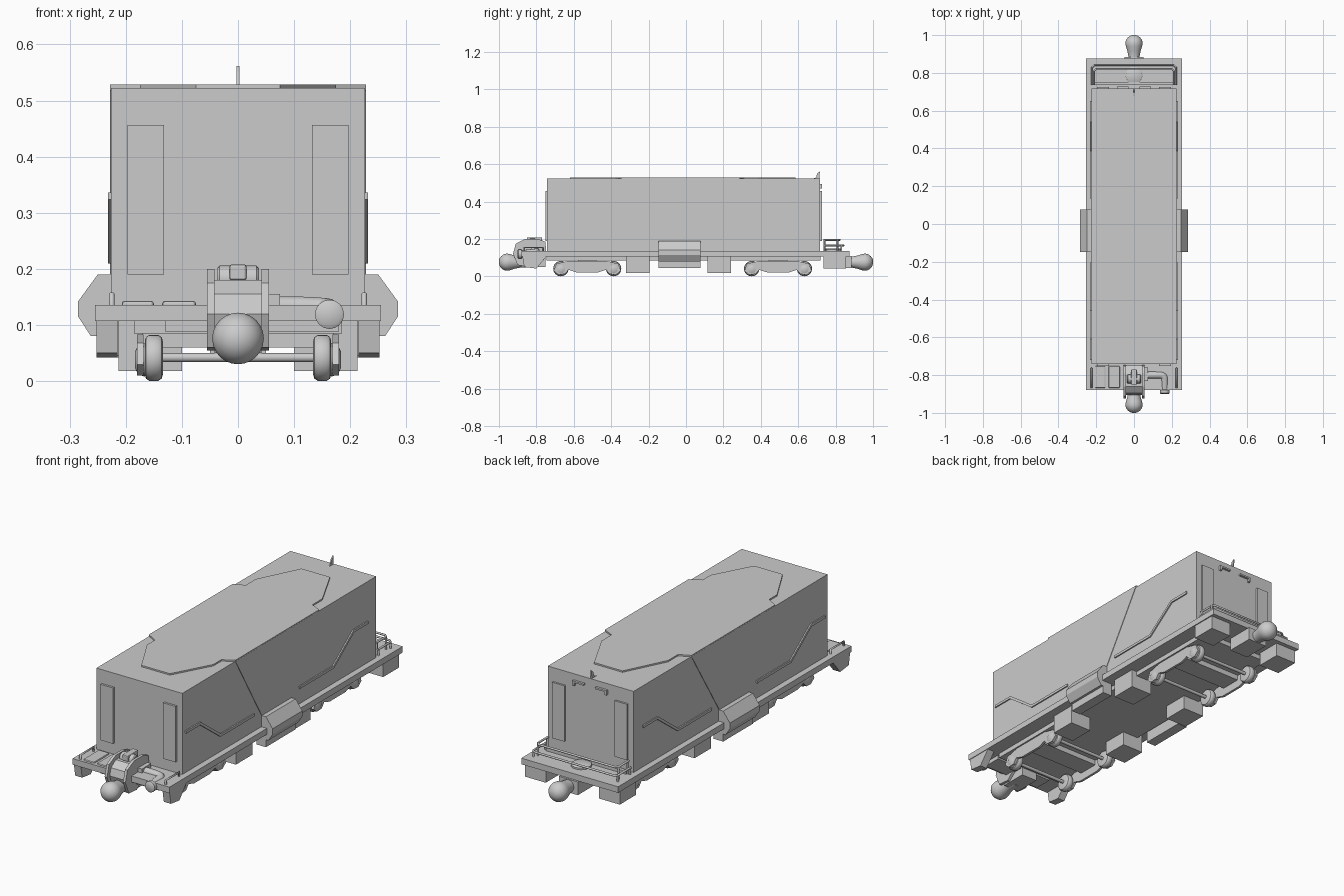
import bpy, math
from mathutils import Vector

if "Cube" in bpy.data.objects:
    bpy.data.objects.remove(bpy.data.objects["Cube"])

grey = bpy.data.materials.new("plain_grey")
grey.diffuse_color = (0.6, 0.6, 0.6, 1)
grey.use_nodes = True
grey.node_tree.nodes["Principled BSDF"].inputs["Base Color"].default_value = grey.diffuse_color


def mesh(name, verts, faces, smooth=False):
    me = bpy.data.meshes.new(name)
    me.from_pydata(verts, [], faces)
    ob = bpy.data.objects.new(name, me)
    bpy.context.collection.objects.link(ob)
    me.materials.append(grey)
    # consistent outward faces
    bpy.context.view_layer.objects.active = ob
    ob.select_set(True)
    bpy.ops.object.mode_set(mode='EDIT')
    bpy.ops.mesh.select_all(action='SELECT')
    bpy.ops.mesh.normals_make_consistent(inside=False)
    bpy.ops.object.mode_set(mode='OBJECT')
    if smooth:
        bpy.ops.object.shade_smooth_by_angle(angle=math.radians(40))
    ob.select_set(False)
    return ob


def prism(name, pts, axis, lo, hi):
    """Extrude a 2D outline along an axis: x uses (y,z), y uses (x,z), z uses (x,y)."""
    def place(p, h):
        return {'x': (h, p[0], p[1]), 'y': (p[0], h, p[1]), 'z': (p[0], p[1], h)}[axis]
    n = len(pts)
    verts = [place(p, lo) for p in pts] + [place(p, hi) for p in pts]
    faces = [tuple(range(n)), tuple(range(n, 2 * n))]
    faces += [(i, (i + 1) % n, n + (i + 1) % n, n + i) for i in range(n)]
    return mesh(name, verts, faces)


def box(name, x0, x1, y0, y1, z0, z1, bevel=0):
    ob = prism(name, [(x0, y0), (x1, y0), (x1, y1), (x0, y1)], 'z', z0, z1)
    if bevel:
        m = ob.modifiers.new("soft_edges", 'BEVEL')
        m.width, m.segments = bevel, 2
    return ob


def lathe(name, prof, origin, axis, n=24):
    """Revolve (distance, radius) rings about an axis through origin."""
    q = Vector(axis).to_track_quat('Z', 'Y')
    verts, faces = [], []
    for d, r in prof:
        for i in range(n):
            a = math.tau * i / n
            verts.append(Vector(origin) + q @ Vector((r * math.cos(a), r * math.sin(a), d)))
    for k in range(len(prof) - 1):
        for i in range(n):
            j = (i + 1) % n
            faces.append((k * n + i, k * n + j, (k + 1) * n + j, (k + 1) * n + i))
    faces += [tuple(range(n)), tuple(range((len(prof) - 1) * n, len(prof) * n))]
    return mesh(name, verts, faces, True)


def tube(name, pts, r, smooth_path=False):
    cu = bpy.data.curves.new(name, 'CURVE')
    cu.dimensions, cu.bevel_depth, cu.use_fill_caps = '3D', r, True
    cu.bevel_resolution = 3
    sp = cu.splines.new('NURBS' if smooth_path else 'POLY')
    sp.points.add(len(pts) - 1)
    for p, c in zip(sp.points, pts):
        p.co = (*c, 1)
    if smooth_path:
        sp.use_endpoint_u, sp.order_u = True, 3
    cu.materials.append(grey)
    ob = bpy.data.objects.new(name, cu)
    bpy.context.collection.objects.link(ob)
    return ob


# main container, deck and underframe
box("body", -.226, .226, -.742, .717, .13, .522)
box("deck", -.255, .255, -.88, .875, .107, .136)
box("underframe", -.185, .185, -.745, .72, .085, .108)

# raised armour on roof, shared outline: front half then back half
roof = [(-.228, -.345), (-.175, -.375), (-.175, -.435), (-.075, -.62),
        (.075, -.62), (.175, -.435), (.175, -.375), (.228, -.345),
        (.228, .285), (.175, .31), (.175, .385), (.075, .585),
        (-.075, .585), (-.175, .385), (-.175, .31), (-.228, .285)]
prism("roof_panel", roof, 'z', .518, .529)

# angular trim line on the sides
trim = [(-.72, .336), (-.61, .336), (-.457, .222), (-.205, .222),
        (-.205, .210), (-.461, .210), (-.614, .324), (-.72, .324)]
# sideframe outline around one bogie centre
frame = [(-.18, .03), (-.165, .068), (-.10, .083), (.10, .083), (.165, .068), (.18, .03),
         (.155, .01), (.12, .012), (.10, .035), (.06, .022), (-.06, .022),
         (-.10, .035), (-.12, .012), (-.155, .01)]
tank = [(.2, .19), (.25, .19), (.285, .142), (.285, .115), (.262, .08),
        (.25, .08), (.25, .045), (.2, .045)]

for s, side in ((-1, "left"), (1, "right")):
    def sx(a, b):
        return min(s * a, s * b), max(s * a, s * b)
    # side armour panel and trim
    prism(side + "_side_panel", [(-.345, .524), (.285, .524), (.075, .19), (-.147, .19)],
          'x', *sx(.22, .2285))
    for m, end in ((1, "front"), (-1, "rear")):
        pts = [(y if m == 1 else -.07 - y, z) for y, z in trim]
        prism(f"{side}_{end}_trim", pts, 'x', *sx(.222, .232))
    # side tank
    prism(side + "_tank", [(s * x, z) for x, z in tank], 'y', -.147, .077)
    # underfloor equipment boxes
    for y0, y1, end in ((-.32, -.195, "front"), (.115, .24, "rear")):
        box(f"{side}_{end}_equipment_box", *sx(.10, .213), y0, y1, .018, .108)
    # corner supports under the deck
    prism(side + "_front_support", [(-.875, .108), (-.865, .05), (-.80, .042), (-.745, .108)],
          'x', *sx(.215, .252))
    box(side + "_rear_support", *sx(.14, .25), .735, .855, .042, .108)
    # end doors
    for y0, y1, end in ((-.752, -.74, "front"), (.715, .726, "rear")):
        box(f"{side}_{end}_door", *sx(.132, .197), y0, y1, .19, .456)
    # small brackets above the rear end
    box(side + "_rear_bracket", *sx(.03, .09), .715, .728, .485, .493)
    box(side + "_rear_bracket_tab", *sx(.08, .09), .715, .728, .47, .493)
    # front handrails
    x = s * .225
    tube(side + "_front_handrail", [(x, -.865, .13), (x, -.865, .155), (x, -.765, .155),
                                    (x, -.765, .13)], .005)
    # bogie sideframes, springs and wheels
    for yc, end in ((-.528, "front"), (.492, "rear")):
        prism(f"{side}_{end}_sideframe", [(yc + y, z) for y, z in frame], 'x', *sx(.168, .18))
        for i, dy in enumerate((-.141, .141)):
            lathe(f"{side}_{end}_wheel_{i + 1}",
                  [(-.016, .03), (-.014, .037), (-.008, .041), (.008, .041),
                   (.014, .037), (.016, .03)],
                  (s * .15, yc + dy, .0415), (1, 0, 0))
            lathe(f"{side}_{end}_axle_cap_{i + 1}", [(0, .03), (.012, .026), (.018, .014)],
                  (s * .166, yc + dy, .038), (s, 0, 0), 16)

# axles and bogie cross beams
for yc, end in ((-.528, "front"), (.492, "rear")):
    box(end + "_bogie_beam", -.17, .17, yc - .05, yc + .05, .06, .086)
    for i, dy in enumerate((-.141, .141)):
        lathe(f"{end}_axle_{i + 1}", [(-.15, .008), (.15, .008)],
              (0, yc + dy, .042), (1, 0, 0), 12)

# ball couplers with a waisted neck
ball = [(0, .008), (.004, .021), (.012, .032), (.025, .042), (.042, .046),
        (.06, .043), (.085, .035), (.115, .029), (.16, .029)]
lathe("front_coupler", ball, (0, -1, .076), (0, 1, 0))
lathe("rear_coupler", ball, (0, 1, .076), (0, -1, 0))
box("rear_coupler_mount", -.05, .05, .75, .885, .045, .108)

# front coupler housing
cheek = [(-.745, .107), (-.752, .185), (-.79, .2), (-.86, .2), (-.91, .175), (-.925, .12),
         (-.90, .06), (-.84, .055), (-.80, .09)]
prism("left_coupler_cheek", cheek, 'x', -.055, -.042)
prism("right_coupler_cheek", cheek, 'x', .042, .055)
core = [(-.75, .05), (-.75, .16), (-.80, .18), (-.86, .18), (-.895, .155), (-.905, .12),
        (-.88, .05)]
prism("coupler_core", core, 'x', -.042, .042)
lathe("coupler_roller", [(-.037, .02), (-.033, .024), (.033, .024), (.037, .02)],
      (0, -.82, .182), (1, 0, 0), 16)
box("coupler_latch", -.015, .015, -.85, -.77, .18, .208, .004)
box("coupler_side_plate", .055, .075, -.83, -.76, .13, .155)

# front hose and its carrier
tube("front_hose", [(.05, -.80, .133), (.11, -.80, .133), (.16, -.80, .13),
                    (.163, -.84, .125), (.163, -.885, .12)], .019, True)
lathe("hose_end", [(-.012, .02), (-.008, .026), (.008, .026), (.012, .02)],
      (.163, -.888, .119), (0, 1, 0), 16)
box("hose_carrier", -.13, .18, -.85, -.76, .088, .108)

# deck hatches
for i, (x0, x1) in enumerate(((-.207, -.15), (-.135, -.075))):
    box(f"deck_hatch_{i + 1}", x0, x1, -.868, -.752, .13, .143, .005)

# rear platform rails, posts and round cover
for i, (z, y, x) in enumerate(((.195, .822, .212), (.165, .842, .222))):
    tube(f"rear_rail_{i + 1}", [(-x, .735, z), (-x, y - .012, z), (-x + .012, y, z),
                                (x - .012, y, z), (x, y - .012, z), (x, .735, z)], .005)
    for x2 in (-x, x):
        for j, y2 in enumerate((.74, y - .012)):
            tube(f"rear_rail_{i + 1}_post", [(x2, y2, .13), (x2, y2, z)], .005)
box("rear_step", -.21, .21, .735, .752, .13, .15)
lathe("rear_round_cover", [(0, .045), (.01, .045), (.014, .039)], (0, .787, .134), (0, 0, 1))

# roof fin
prism("roof_fin", [(.672, .52), (.712, .52), (.716, .562), (.702, .55), (.695, .528)],
      'x', -.003, .003)
